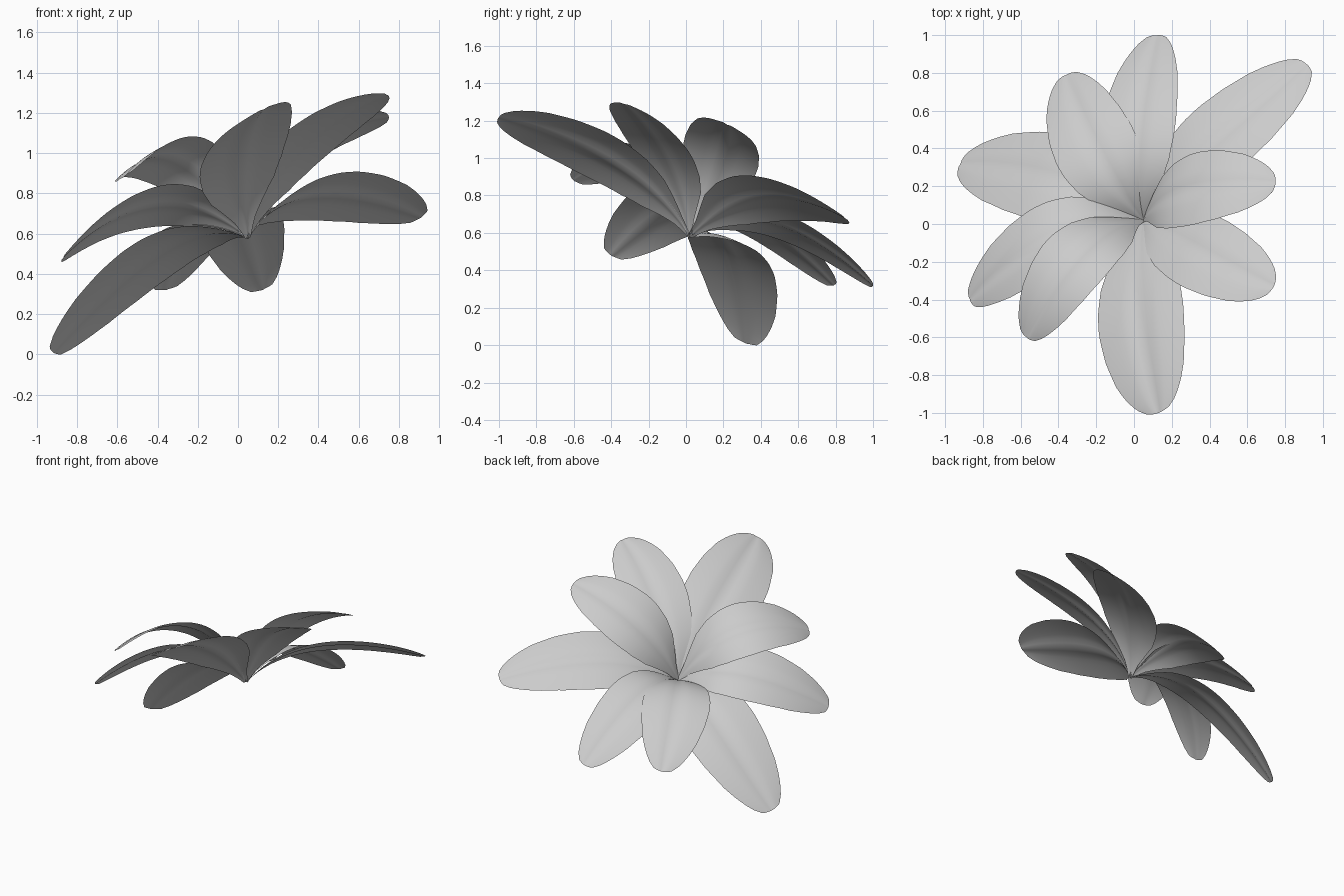
import bpy, math
from mathutils import Vector

if "Cube" in bpy.data.objects:
    bpy.data.objects.remove(bpy.data.objects["Cube"])

AXIS = Vector((-0.38, 0.5, 1)).normalized()   # direction the bloom faces
BASE = Vector((0.05, 0.02, 0.58))
NU, NV = 30, 14

# name, midpoint of midrib, tip, full width, roll
PETALS = [
    ("back", (0.03, 0.52, 0.61), (0.12, 1.0, 0.32), 0.42, 0),
    ("back_right", (0.46, 0.45, 0.77), (0.91, 0.85, 0.68), 0.46, 0),
    ("right_upper", (0.33, 0.18, 1.01), (0.75, 0.22, 1.18), 0.43, 0),
    ("right_front", (0.37, -0.16, 1.05), (0.74, -0.33, 1.29), 0.43, 0),
    ("front", (0.04, -0.50, 1.01), (0.13, -1.0, 1.22), 0.52, 0.2),
    ("front_left", (-0.31, -0.20, 0.95), (-0.57, -0.60, 0.88), 0.42, 0),
    ("left_front", (-0.45, -0.09, 0.71), (-0.87, -0.40, 0.48), 0.43, 0),
    ("left", (-0.44, 0.24, 0.44), (-0.92, 0.32, 0.01), 0.51, 0),
    ("back_left", (-0.20, 0.40, 0.60), (-0.36, 0.79, 0.32), 0.45, 0),
]
# half-width fraction along the petal
PROFILE = [(0, .06), (.06, .20), (.12, .42), (.2, .70), (.3, .88), (.42, .98), (.52, 1),
           (.66, .94), (.8, .80), (.88, .66), (.94, .51), (.98, .38), (1, .27)]


def width_at(t):
    for (a, wa), (b, wb) in zip(PROFILE, PROFILE[1:]):
        if t <= b:
            return wa + (wb - wa) * (t - a) / (b - a)
    return PROFILE[-1][1]


def petal(name, mid, tip, width, roll):
    mid, tip = Vector(mid), Vector(tip)
    ctrl = 2 * mid - (BASE + tip) / 2
    side = AXIS.cross(tip - BASE).normalized() * math.cos(roll) + AXIS * math.sin(roll)

    def spine(t):
        # arch from the centre to the tip, rising steeply at first
        p = BASE * (1 - t) ** 2 + ctrl * 2 * t * (1 - t) + tip * t * t
        return p + AXIS * 0.45 * t * (1 - t) ** 3

    verts, faces = [], []
    for i in range(NU + 1):
        t = i / NU
        p = spine(t)
        tan = (spine(t + .01) - spine(t - .01)).normalized()
        s = (side - tan * side.dot(tan)).normalized()
        nrm = tan.cross(s)
        if nrm.dot(AXIS) < 0:
            nrm = -nrm
        h = width / 2 * width_at(t)
        for j in range(NV + 1):
            v = 2 * j / NV - 1
            # nearly flat blade with a soft midrib groove
            lift = h * (0.03 - 0.07 * v * v - 0.06 * math.exp(-(v / 0.2) ** 2))
            # rounded end
            back = -0.015 * v * v * t ** 8
            verts.append(p + s * h * v + nrm * lift + tan * back)
    for i in range(NU):
        for j in range(NV):
            a = i * (NV + 1) + j
            faces.append((a, a + NV + 1, a + NV + 2, a + 1))
    me = bpy.data.meshes.new(name)
    me.from_pydata(verts, [], faces)
    me.shade_smooth()
    ob = bpy.data.objects.new(name, me)
    bpy.context.collection.objects.link(ob)


for n, m, e, w, r in PETALS:
    petal(n + "_petal", m, e, w, r)
